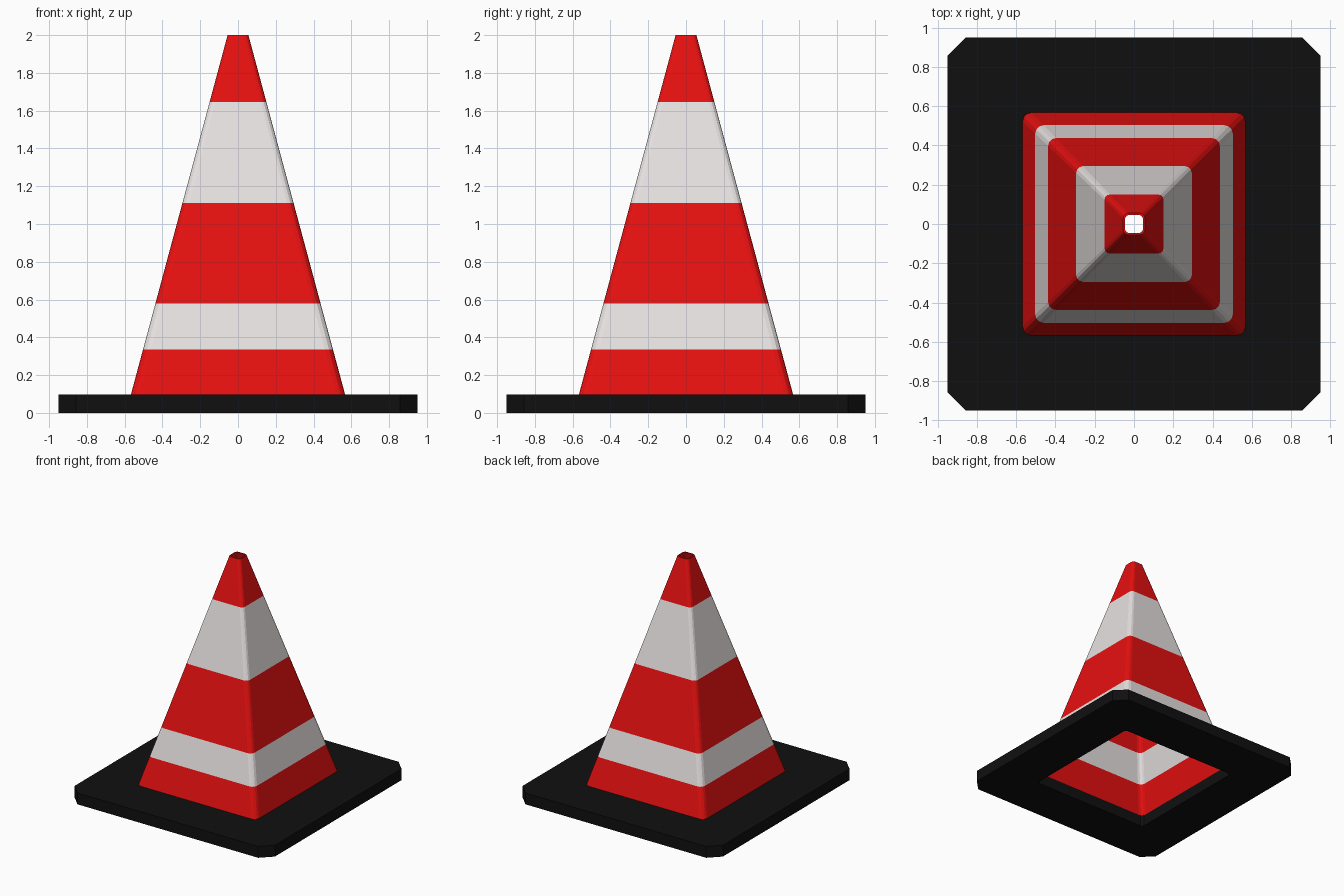
import bpy, bmesh, math

if "Cube" in bpy.data.objects:
    bpy.data.objects.remove(bpy.data.objects["Cube"])

def material(name, rgb):
    m = bpy.data.materials.new(name)
    m.diffuse_color = (*rgb, 1)
    m.use_nodes = True
    m.node_tree.nodes["Principled BSDF"].inputs["Base Color"].default_value = m.diffuse_color
    return m

red = material("red plastic", (0.8, 0.005, 0.005))
white = material("white band", (0.8, 0.76, 0.75))
black = material("black rubber", (0.005, 0.005, 0.005))

def ring(bm, half, corner, z, steps):
    """Square loop with cut or rounded corners."""
    verts = []
    for q in range(4):
        mid = math.pi / 4 + q * math.pi / 2
        cx = math.copysign(half - corner, math.cos(mid))
        cy = math.copysign(half - corner, math.sin(mid))
        for s in range(steps + 1):
            a = (q + s / steps) * math.pi / 2
            verts.append(bm.verts.new((cx + corner * math.cos(a),
                                       cy + corner * math.sin(a), z)))
    return verts

def square_tube(name, profile, steps, mats, pick=lambda z: 0):
    """Loft a closed profile of (half width, corner, z) into a hollow solid."""
    bm = bmesh.new()
    rings = [ring(bm, h, c, z, steps) for h, c, z in profile]
    for a, b in zip(rings, rings[1:] + rings[:1]):
        n = len(a)
        for i in range(n):
            j = (i + 1) % n
            f = bm.faces.new((a[i], a[j], b[j], b[i]))
            f.material_index = pick(f.calc_center_median().z)
    bmesh.ops.recalc_face_normals(bm, faces=bm.faces)
    me = bpy.data.meshes.new(name)
    bm.to_mesh(me)
    bm.free()
    for m in mats:
        me.materials.append(m)
    ob = bpy.data.objects.new(name, me)
    bpy.context.collection.objects.link(ob)
    return ob

# Rubber base: slab with cut corners and a square opening
BASE_TOP = 0.097
square_tube("base", [(0.95, 0.093, 0), (0.95, 0.093, BASE_TOP),
                     (0.557, 0.02, BASE_TOP), (0.557, 0.02, 0)], 1, [black])

# Hollow cone body, open at the tip, with striped bands chosen by height
levels = [BASE_TOP, 0.335, 0.578, 1.11, 1.645, 2.0]
outer, inner = [], []
for z in levels:
    t = (z - BASE_TOP) / (2 - BASE_TOP)
    half = 0.567 + (0.055 - 0.567) * t
    corner = 0.045 - 0.02 * t
    outer.append((half, corner, z))
    inner.append((half - 0.009, corner - 0.004, z))

def stripe(z):
    return 1 if levels[1] < z < levels[2] or levels[3] < z < levels[4] else 0

square_tube("cone_body", outer + inner[::-1], 3, [red, white], stripe)
